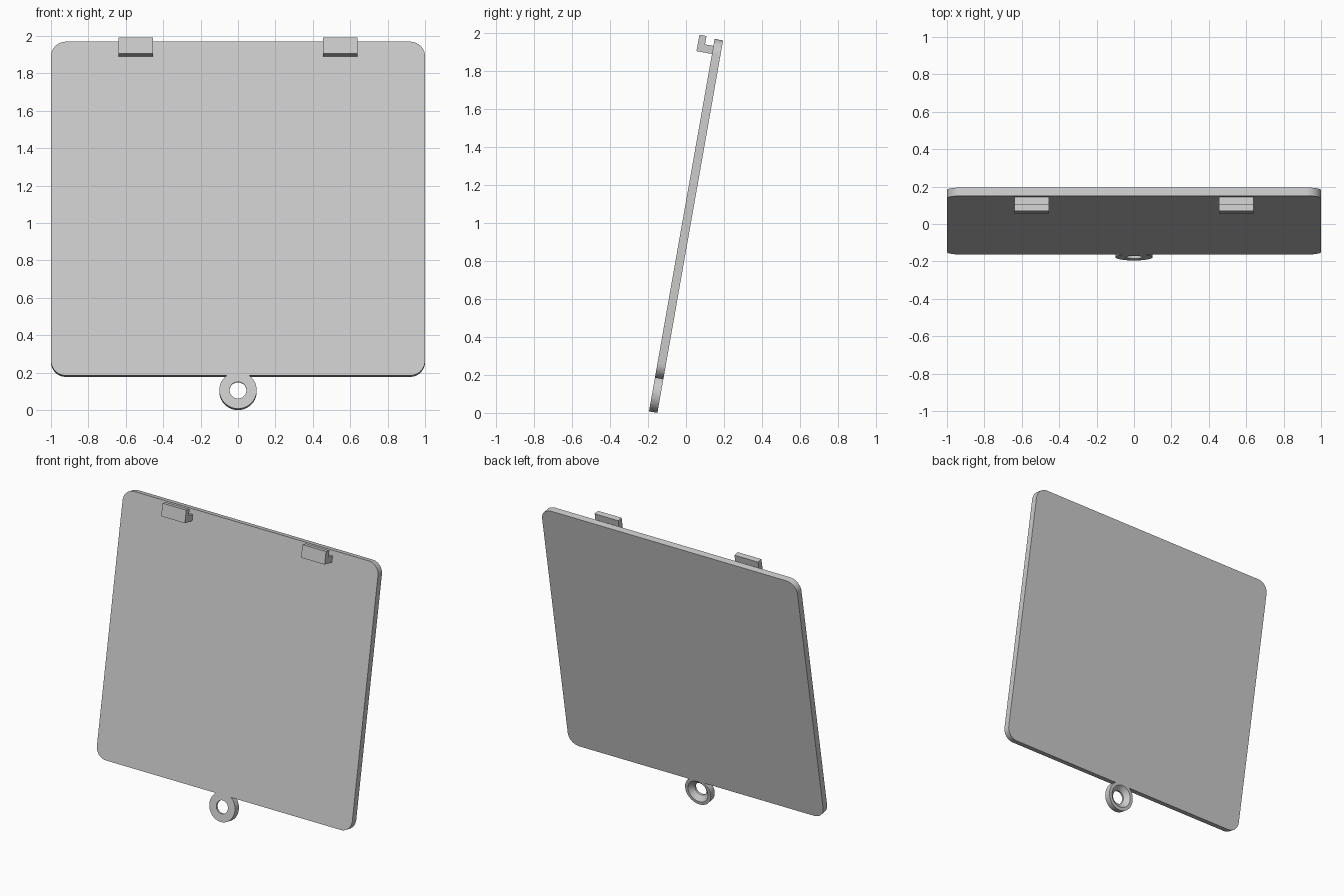
import bpy, bmesh
from math import sin, cos, radians, pi, asin
from mathutils import Matrix, Vector

if "Cube" in bpy.data.objects:
    bpy.data.objects.remove(bpy.data.objects["Cube"], do_unlink=True)

GREY = (0.6, 0.6, 0.6, 1)
mat = bpy.data.materials.new("light grey")
mat.use_nodes = True
mat.diffuse_color = GREY
mat.node_tree.nodes["Principled BSDF"].inputs["Base Color"].default_value = GREY

# Panel frame: x across, y through the thickness, z up the slope
LEAN = Matrix.Translation((0, -0.195, 0.008)) @ Matrix.Rotation(radians(-10), 4, 'X')
THICK, BOTTOM, TOP = 0.045, 0.18, 1.992
CORNER, RING, HOLE, SINK = 0.08, 0.1, 0.045, 0.078
RING_Z = 0.1


def make_object(name, bm):
    bmesh.ops.recalc_face_normals(bm, faces=bm.faces)
    mesh = bpy.data.meshes.new(name)
    bm.to_mesh(mesh)
    bm.free()
    mesh.materials.append(mat)
    obj = bpy.data.objects.new(name, mesh)
    obj.matrix_world = LEAN
    bpy.context.collection.objects.link(obj)
    return obj


def prism(name, outline, direction):
    bm = bmesh.new()
    face = bm.faces.new([bm.verts.new(p) for p in outline])
    new = bmesh.ops.extrude_face_region(bm, geom=[face])["geom"]
    bmesh.ops.translate(bm, vec=direction, verts=[v for v in new if isinstance(v, bmesh.types.BMVert)])
    return make_object(name, bm)


def arc(cx, cz, r, start, end, n):
    angles = [start + (end - start) * i / n for i in range(n + 1)]
    return [Vector((cx + r * cos(a), 0, cz + r * sin(a))) for a in angles]


# Rounded panel with the round lug in one outline
outline = []
for i, (sx, z) in enumerate([(1, BOTTOM + CORNER), (1, TOP - CORNER),
                             (-1, TOP - CORNER), (-1, BOTTOM + CORNER)]):
    start = (i - 1) * pi / 2
    outline += arc(sx * (1 - CORNER), z, CORNER, start, start + pi / 2, 10)
join = asin((BOTTOM - RING_Z) / RING)
outline += arc(0, RING_Z, RING, pi - join, 2 * pi + join, 40)
panel = prism("cover_panel", outline, (0, THICK, 0))

# Countersunk screw hole, opening to the back
bm = bmesh.new()
slope = (SINK - HOLE) / 0.03
rings = []
for r, y in [(HOLE, -0.02), (HOLE, THICK - 0.03), (SINK + 0.01 * slope, THICK + 0.01)]:
    rings.append([bm.verts.new(p + Vector((0, y, 0))) for p in arc(0, RING_Z, r, 0, 2 * pi, 40)[:-1]])
for a, b in zip(rings, rings[1:]):
    for i in range(len(a)):
        j = (i + 1) % len(a)
        bm.faces.new((a[i], a[j], b[j], b[i]))
bm.faces.new(rings[0])
bm.faces.new(rings[-1])
cutter = make_object("screw_hole_cutter", bm)
cutter.hide_render = True
bpy.context.view_layer.update()

cut = panel.modifiers.new("screw hole", 'BOOLEAN')
cut.operation = 'DIFFERENCE'
cut.solver = 'EXACT'
cut.object = cutter
bpy.ops.object.select_all(action='DESELECT')
bpy.context.view_layer.objects.active = panel
panel.select_set(True)
bpy.ops.object.modifier_apply(modifier=cut.name)
bpy.data.objects.remove(cutter, do_unlink=True)
bpy.ops.object.shade_smooth_by_angle(angle=radians(30))

# L-shaped hooks on the front near the top edge
hook = [(0.005, 1.912), (0.005, 1.955), (-0.045, 1.955),
        (-0.045, 2.0), (-0.083, 2.0), (-0.083, 1.912)]
for name, x in (("left_hook", 0.455), ("right_hook", -0.64)):
    prism(name, [(x, y, z) for y, z in hook], (0.185, 0, 0))
